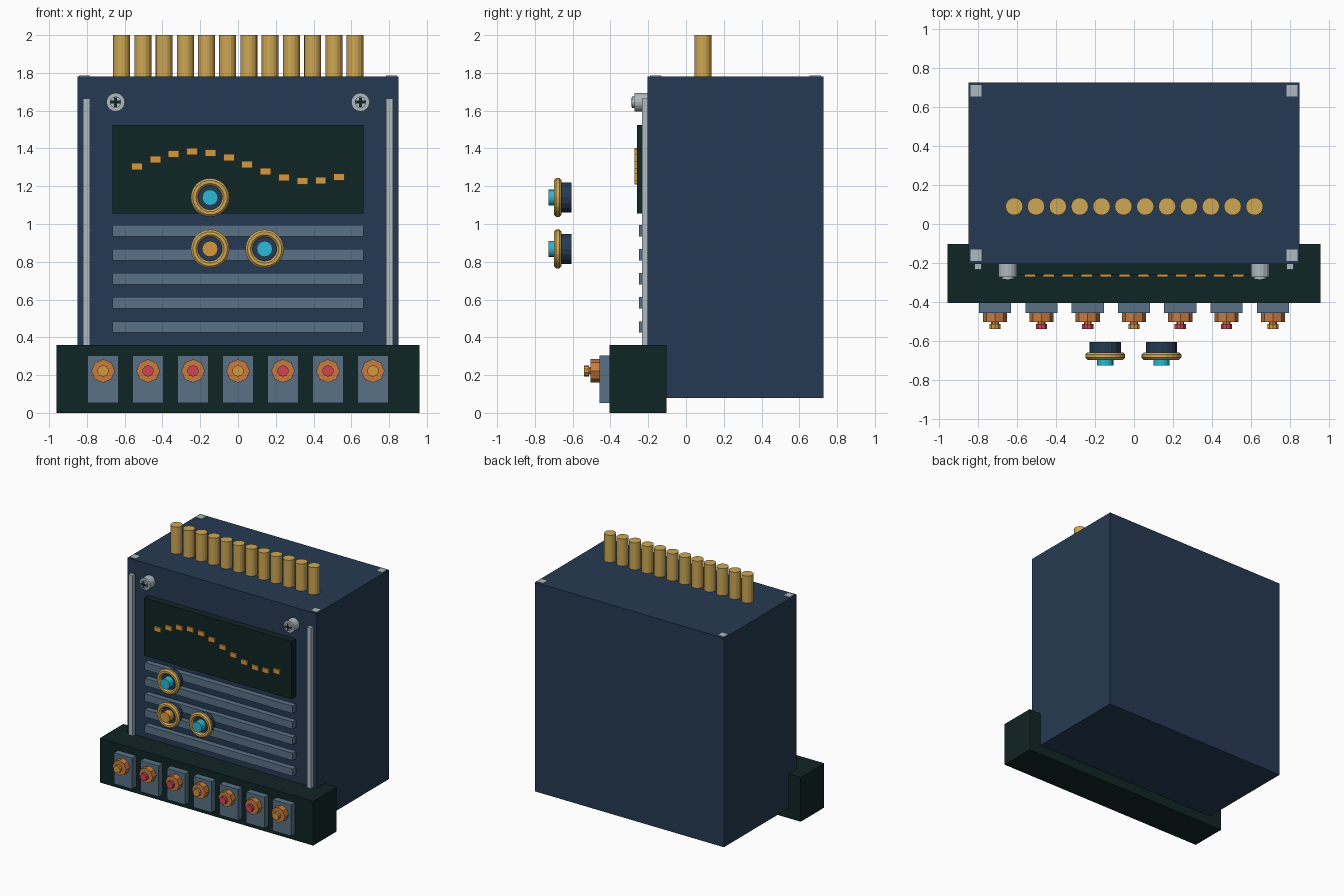
import bpy, bmesh, math
from mathutils import Matrix, Vector

cube = bpy.data.objects.get("Cube")
if cube:
    bpy.data.objects.remove(cube, do_unlink=True)


def material(name, r, g, b):
    m = bpy.data.materials.new(name)
    m.use_nodes = True
    m.diffuse_color = (r, g, b, 1)
    m.node_tree.nodes["Principled BSDF"].inputs["Base Color"].default_value = (r, g, b, 1)
    return m


navy = material("navy", 0.019, 0.042, 0.085)
dark = material("dark_green", 0.005, 0.018, 0.018)
steel = material("steel_blue", 0.10, 0.165, 0.24)
silver = material("silver", 0.42, 0.49, 0.53)
gold = material("gold", 0.62, 0.39, 0.09)
amber = material("amber", 0.66, 0.32, 0.05)
copper = material("copper", 0.58, 0.20, 0.05)
red = material("red", 0.65, 0.06, 0.09)
cyan = material("cyan", 0.025, 0.48, 0.66)


def finish(name, bm, mat):
    mesh = bpy.data.meshes.new(name)
    bmesh.ops.recalc_face_normals(bm, faces=bm.faces)
    bm.to_mesh(mesh)
    bm.free()
    mesh.materials.append(mat)
    obj = bpy.data.objects.new(name, mesh)
    bpy.context.collection.objects.link(obj)
    return obj


def box(name, mat, x, y, z):
    """Box from (low, high) ranges on each axis."""
    bm = bmesh.new()
    spans = (x, y, z)
    centre = Vector([(a + b) / 2 for a, b in spans])
    size = Matrix.Diagonal([b - a for a, b in spans] + [1])
    bmesh.ops.create_cube(bm, size=1, matrix=Matrix.Translation(centre) @ size)
    return finish(name, bm, mat)


def mid(c, width):
    return (c - width / 2, c + width / 2)


def cylinder(name, mat, centre, radius, depth, sides, axis="Y"):
    bm = bmesh.new()
    turn = Matrix.Rotation(math.pi / 2, 4, "X") if axis == "Y" else Matrix()
    bmesh.ops.create_cone(bm, cap_ends=True, segments=sides, radius1=radius,
                          radius2=radius, depth=depth,
                          matrix=Matrix.Translation(centre) @ turn)
    return finish(name, bm, mat)


def rod(name, mat, x, z, y, radius, sides):
    """Cylinder along y between two y values."""
    return cylinder(name, mat, (x, sum(y) / 2, z), radius, abs(y[1] - y[0]), sides)


def ring(name, mat, centre, major, minor, steps=24, sides=8):
    bm = bmesh.new()
    loops = []
    for i in range(steps):
        a = math.tau * i / steps
        loop = []
        for j in range(sides):
            b = math.tau * (j + 0.5) / sides
            r = major + minor * math.cos(b)
            loop.append(bm.verts.new(Vector(centre) + Vector(
                (r * math.cos(a), minor * math.sin(b), r * math.sin(a)))))
        loops.append(loop)
    for i in range(steps):
        p, q = loops[i], loops[(i + 1) % steps]
        for j in range(sides):
            k = (j + 1) % sides
            bm.faces.new((p[j], p[k], q[k], q[j]))
    return finish(name, bm, mat)


# Cabinet and front plinth
box("cabinet", navy, (-0.85, 0.85), (-0.205, 0.727), (0.08, 1.78))
box("front_plinth", dark, (-0.96, 0.96), (-0.405, -0.103), (0, 0.36))

# Mirrored corner caps, rails and screws
for s, side in ((-1, "right"), (1, "left")):
    for y, end in ((-0.16, "front"), (0.685, "back")):
        box(f"corner_cap_{end}_{side}", silver, mid(s * 0.813, 0.057),
            mid(y, 0.06), (1.75, 1.785))
    box(f"rail_{side}", silver, mid(s * 0.802, 0.038), (-0.234, -0.2), (0.3, 1.665))
    x, z = s * 0.648, 1.645
    rod(f"screw_head_{side}", silver, x, z, (-0.272, -0.2), 0.049, 16)
    rod(f"screw_boss_{side}", silver, x, z, (-0.285, -0.265), 0.03, 16)
    box(f"screw_slot_across_{side}", dark, mid(x, 0.052), (-0.288, -0.28), mid(z, 0.015))
    box(f"screw_slot_upright_{side}", dark, mid(x, 0.015), (-0.288, -0.28), mid(z, 0.052))

# Display with a wave of lamps
box("display_panel", dark, (-0.665, 0.665), (-0.26, -0.2), (1.055, 1.525))
for i in range(12):
    box(f"display_lamp_{i + 1}", amber, mid(-0.535 + i * 0.0973, 0.058),
        (-0.273, -0.25), mid(1.305 + 0.078 * math.sin(i / 2), 0.037))

# Grille slats
for i in range(5):
    box(f"slat_{i + 1}", steel, (-0.665, 0.665), (-0.249, -0.2),
        mid(0.965 - i * 0.1275, 0.06))

# Row of pins on the roof
for i in range(12):
    cylinder(f"roof_pin_{i + 1}", gold, (-0.616 + i * 0.1123, 0.09, 1.87),
             0.045, 0.26, 16, "Z")

# Switches on the plinth
for i in range(7):
    x, z = (i - 3) * 0.238, 0.222
    box(f"switch_plate_{i + 1}", steel, mid(x, 0.165), (-0.457, -0.39), (0.053, 0.305))
    rod(f"switch_nut_{i + 1}", copper, x, z, (-0.505, -0.45), 0.062, 8)
    rod(f"switch_stem_{i + 1}", copper, x, z, (-0.52, -0.5), 0.02, 8)
    rod(f"switch_tip_{i + 1}", red if i % 3 else amber, x, z, (-0.54, -0.514), 0.03, 10)

# Floating knobs in front of the cabinet
for n, (x, z, mat) in enumerate(((-0.148, 1.14, cyan), (-0.148, 0.868, amber),
                                 (0.141, 0.868, cyan)), 1):
    rod(f"knob_body_{n}", navy, x, z, (-0.67, -0.607), 0.08, 16)
    ring(f"knob_ring_{n}", gold, (x, -0.679, z), 0.083, 0.021)
    rod(f"knob_cap_{n}", mat, x, z, (-0.728, -0.66), 0.042, 16)
